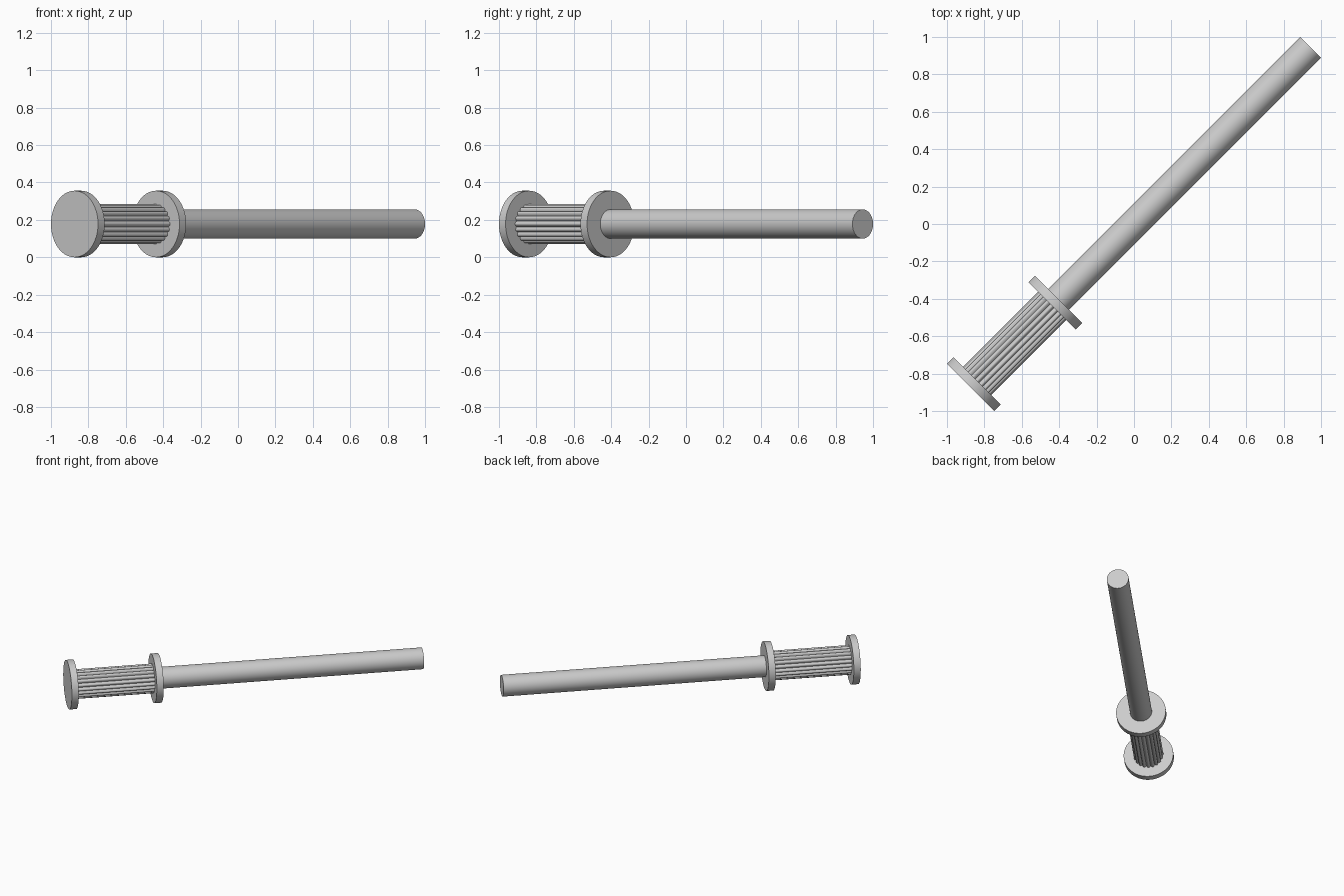
import bpy
import bmesh
import math
from mathutils import Matrix

default = bpy.data.objects.get("Cube")
if default:
    bpy.data.objects.remove(default, do_unlink=True)

# Single plain grey finish
grey = bpy.data.materials.new("light_grey")
grey.use_nodes = True
colour = (0.6, 0.6, 0.6, 1)
grey.diffuse_color = colour
grey.node_tree.nodes["Principled BSDF"].inputs["Base Color"].default_value = colour

# Common axis: horizontal, running diagonally from front right to back left
FLANGE_R, ROD_R = 0.178, 0.078
FLANGE_T = 0.05
START = -math.sqrt(2) + FLANGE_R
END = math.sqrt(2) - ROD_R
MID = -0.62
AXIS = (Matrix.Translation((0, 0, FLANGE_R))
        @ Matrix.Rotation(math.radians(45), 4, 'Z')
        @ Matrix.Rotation(math.radians(90), 4, 'Y'))


def bar(name, start, end, radius, segments=64):
    """Extrude a closed section, given as radius by angle, along the axis."""
    bm = bmesh.new()
    ring = []
    for i in range(segments):
        a = math.tau * i / segments
        r = radius(a)
        ring.append(bm.verts.new((r * math.cos(a), r * math.sin(a), start)))
    face = bm.faces.new(ring)
    top = bmesh.ops.extrude_face_region(bm, geom=[face])["geom"]
    bmesh.ops.translate(bm, vec=(0, 0, end - start),
                        verts=[v for v in top if isinstance(v, bmesh.types.BMVert)])
    bmesh.ops.recalc_face_normals(bm, faces=bm.faces)
    bm.transform(AXIS)
    mesh = bpy.data.meshes.new(name)
    bm.to_mesh(mesh)
    bm.free()
    mesh.materials.append(grey)
    obj = bpy.data.objects.new(name, mesh)
    bpy.context.collection.objects.link(obj)
    bpy.ops.object.select_all(action='DESELECT')
    obj.select_set(True)
    bpy.context.view_layer.objects.active = obj
    bpy.ops.object.shade_smooth_by_angle(angle=math.radians(30))
    return obj


# Two round flanges
bar("end_flange", START, START + FLANGE_T, lambda a: FLANGE_R)
bar("inner_flange", MID, MID + FLANGE_T, lambda a: FLANGE_R)

# Fluted grip between the flanges, with rounded ridges
RIDGES = 20
bar("fluted_grip", START + FLANGE_T, MID,
    lambda a: 0.094 + 0.013 * abs(math.cos(RIDGES * a / 2)), RIDGES * 8)

# Long plain rod
bar("rod", MID + FLANGE_T, END, lambda a: ROD_R)
